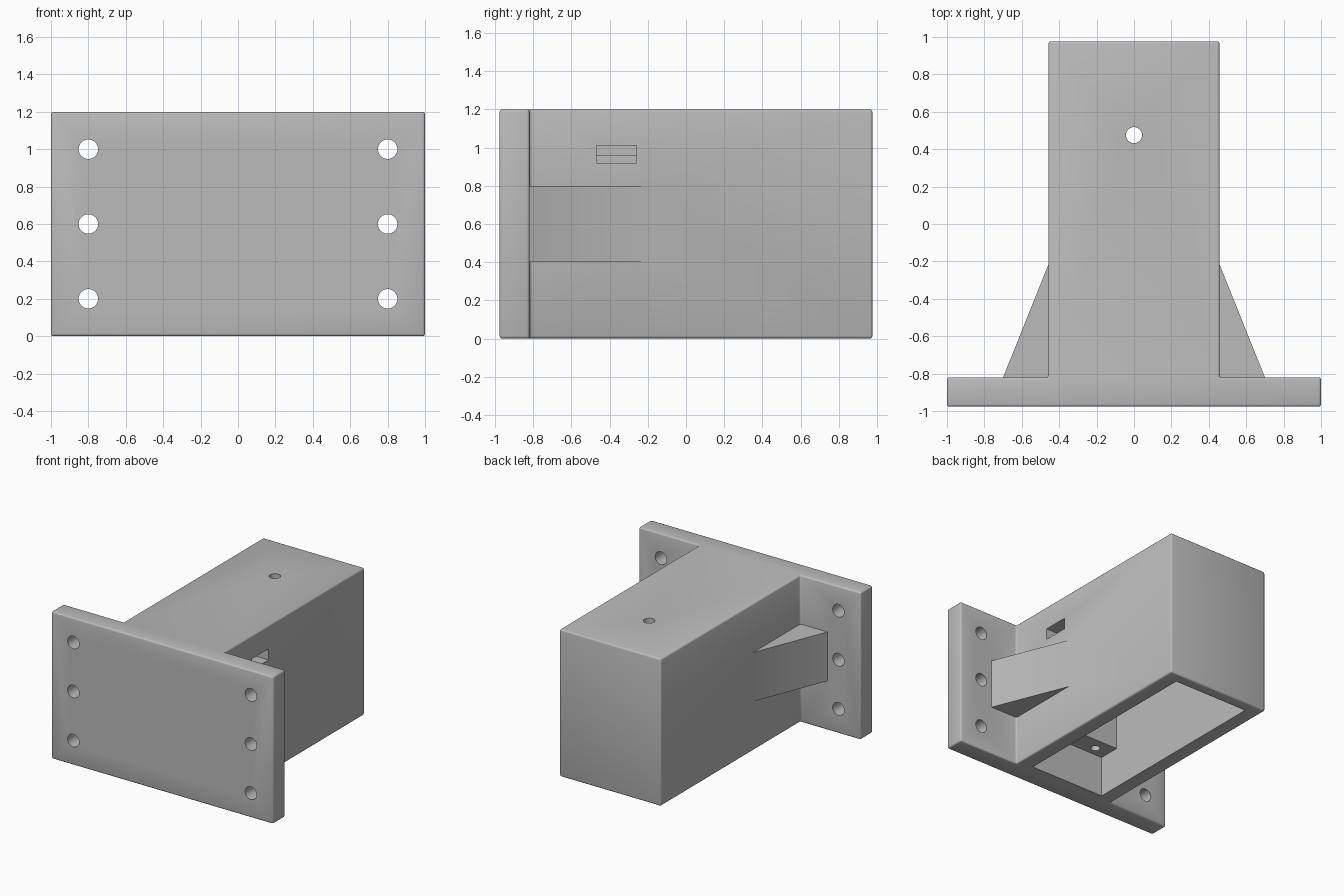
import bpy
import bmesh
from math import radians
from mathutils import Vector, Matrix

if "Cube" in bpy.data.objects:
    bpy.data.objects.remove(bpy.data.objects["Cube"], do_unlink=True)

GREY = (0.5, 0.5, 0.5, 1)
material = bpy.data.materials.new("plain grey")
material.use_nodes = True
material.diffuse_color = GREY
material.node_tree.nodes["Principled BSDF"].inputs["Base Color"].default_value = GREY

HEIGHT = 1.2
FRONT, BACK = -0.977, 0.977
PLATE_BACK = -0.82
HALF_BODY = 0.457


def add_object(name, bm):
    mesh = bpy.data.meshes.new(name)
    bmesh.ops.recalc_face_normals(bm, faces=bm.faces)
    bm.to_mesh(mesh)
    bm.free()
    mesh.materials.append(material)
    obj = bpy.data.objects.new(name, mesh)
    bpy.context.collection.objects.link(obj)
    return obj


def prism(name, outline, bottom, top):
    bm = bmesh.new()
    face = bm.faces.new([bm.verts.new((x, y, bottom)) for x, y in outline])
    result = bmesh.ops.extrude_face_region(bm, geom=[face])
    verts = [v for v in result["geom"] if isinstance(v, bmesh.types.BMVert)]
    bmesh.ops.translate(bm, vec=(0, 0, top - bottom), verts=verts)
    return add_object(name, bm)


def box(name, low, high):
    (x0, y0, z0), (x1, y1, z1) = low, high
    return prism(name, [(x0, y0), (x1, y0), (x1, y1), (x0, y1)], z0, z1)


def rod(name, centre, radius, length, axis):
    bm = bmesh.new()
    turn = Vector((0, 0, 1)).rotation_difference(Vector(axis)).to_matrix().to_4x4()
    bmesh.ops.create_cone(bm, cap_ends=True, segments=32, radius1=radius,
                          radius2=radius, depth=length,
                          matrix=Matrix.Translation(centre) @ turn)
    return add_object(name, bm)


def activate(obj):
    bpy.ops.object.select_all(action="DESELECT")
    obj.select_set(True)
    bpy.context.view_layer.objects.active = obj


def combine(target, tool, operation="DIFFERENCE"):
    activate(target)
    mod = target.modifiers.new("combine", "BOOLEAN")
    mod.operation = operation
    mod.solver = "EXACT"
    mod.object = tool
    bpy.ops.object.modifier_apply(modifier=mod.name)
    bpy.data.objects.remove(tool, do_unlink=True)


# Mounting plate and box body share one T-shaped outline with softened edges
half = [(1, FRONT), (1, PLATE_BACK), (HALF_BODY, PLATE_BACK), (HALF_BODY, BACK)]
outline = half + [(-x, y) for x, y in reversed(half)]
bracket = prism("bracket_body", outline, 0, HEIGHT)
activate(bracket)
bevel = bracket.modifiers.new("soft edges", "BEVEL")
bevel.width = 0.014
bevel.segments = 3
bpy.ops.object.modifier_apply(modifier=bevel.name)

# Wedge-shaped side braces
for side in (-1, 1):
    wedge = [(side * x, y) for x, y in
             ((0.4, -0.9), (0.7, -0.9), (0.7, PLATE_BACK), (HALF_BODY, -0.215), (0.4, -0.215))]
    combine(bracket, prism("side_brace", wedge, 0.4, 0.8), "UNION")

# Cavity open at the bottom, with a deeper pocket under the front ledge
combine(bracket, box("cavity", (-0.335, -0.6, -0.1), (0.335, 0.89, 0.96)))
combine(bracket, box("front_pocket", (-0.335, -0.775, -0.1), (0.335, -0.55, 0.33)))

# Screw holes through the plate, and in the ledge
for x in (-0.8, 0.8):
    for z in (0.2, 0.6, 1.0):
        combine(bracket, rod("plate_hole", (x, -0.9, z), 0.052, 0.4, (0, 1, 0)))
for x in (-0.21, 0.21):
    combine(bracket, rod("ledge_hole", (x, -0.7, 0.4), 0.035, 0.4, (0, 0, 1)))

# Hole in the roof and cable slot in the left wall
combine(bracket, rod("roof_hole", (0, 0.475, 1.1), 0.043, 0.6, (0, 0, 1)))
combine(bracket, box("cable_slot", (0.28, -0.47, 0.92), (0.6, -0.26, 1.01)))

activate(bracket)
bpy.ops.object.shade_smooth_by_angle(angle=radians(35))
